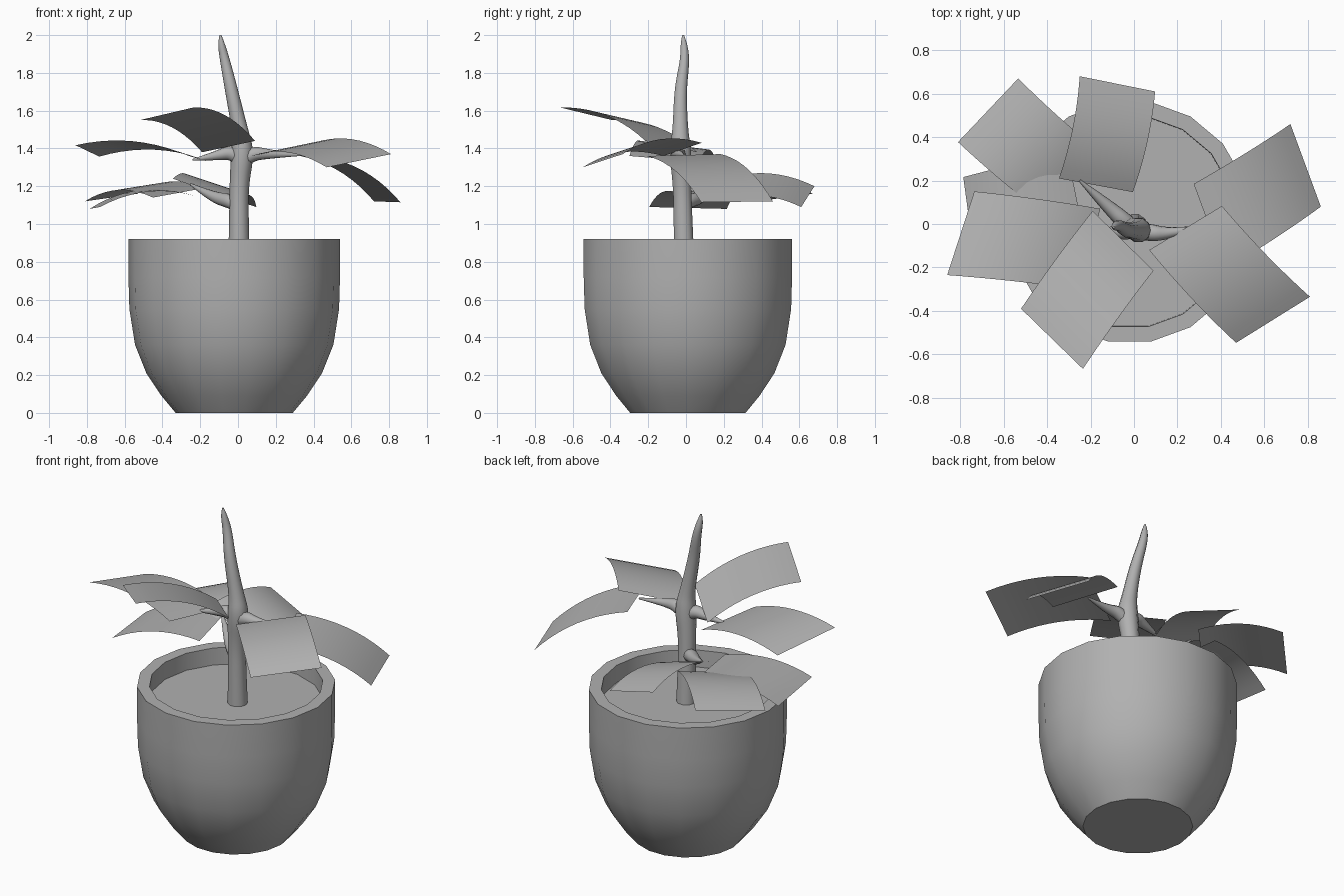
import bpy, math
from mathutils import Vector as V

if "Cube" in bpy.data.objects:
    bpy.data.objects.remove(bpy.data.objects["Cube"])

# Mid grey used by every part
grey = bpy.data.materials.new('mid_grey')
grey.diffuse_color = (0.44, 0.44, 0.44, 1)
grey.use_nodes = True
grey.node_tree.nodes["Principled BSDF"].inputs["Base Color"].default_value = grey.diffuse_color


def finish(ob, angle):
    ob.data.materials.clear()
    ob.data.materials.append(grey)
    bpy.ops.object.select_all(action='DESELECT')
    ob.select_set(True)
    bpy.context.view_layer.objects.active = ob
    if ob.type == 'CURVE':
        bpy.ops.object.convert(target='MESH')
    bpy.ops.object.shade_smooth_by_angle(angle=math.radians(angle))
    return ob


def add_mesh(name, verts, faces):
    me = bpy.data.meshes.new(name)
    me.from_pydata(verts, [], faces)
    ob = bpy.data.objects.new(name, me)
    bpy.context.collection.objects.link(ob)
    return finish(ob, 40)


def lathe(name, profile, centre, sides=18, cap_start=False, cap_end=False):
    verts = [(centre[0] + r * math.cos(2 * math.pi * k / sides),
              centre[1] + r * math.sin(2 * math.pi * k / sides), z)
             for r, z in profile for k in range(sides)]
    faces = []
    for i in range(len(profile) - 1):
        for k in range(sides):
            n = (k + 1) % sides
            faces.append((i * sides + k, i * sides + n,
                          (i + 1) * sides + n, (i + 1) * sides + k))
    if cap_start:
        faces.append(tuple(range(sides))[::-1])
    if cap_end:
        last = (len(profile) - 1) * sides
        faces.append(tuple(range(last, last + sides)))
    return add_mesh(name, verts, faces)


def leaf(name, in_a, in_b, out_a, out_b, arch=0.05, n=10, m=4):
    """Rectangular sheet from an inner edge to an outer edge, arched upward."""
    a, b, c, d = V(in_a), V(in_b), V(out_a), V(out_b)
    normal = (c + d - a - b).cross(b + d - a - c).normalized()
    if normal.z < 0:
        normal = -normal
    verts = []
    for i in range(n + 1):
        t = i / n
        for j in range(m + 1):
            s = j / m
            p = a.lerp(b, s).lerp(c.lerp(d, s), t)
            verts.append(p + normal * arch * 4 * t * (1 - t))
    w = m + 1
    faces = [(i * w + j, i * w + j + 1, (i + 1) * w + j + 1, (i + 1) * w + j)
             for i in range(n) for j in range(m)]
    return add_mesh(name, verts, faces)


def tube(name, pts):
    """Smooth tapered tube; each point is x, y, z, radius."""
    cu = bpy.data.curves.new(name, 'CURVE')
    cu.dimensions = '3D'
    cu.bevel_depth = 1
    cu.bevel_resolution = 3
    cu.use_fill_caps = True
    sp = cu.splines.new('NURBS')
    sp.points.add(len(pts) - 1)
    for p, (x, y, z, r) in zip(sp.points, pts):
        p.co = (x, y, z, 1)
        p.radius = r
    sp.order_u = 3
    sp.use_endpoint_u = True
    sp.resolution_u = 6
    ob = bpy.data.objects.new(name, cu)
    bpy.context.collection.objects.link(ob)
    return finish(ob, 60)


# Pot and soil
centre = (-0.02, 0.01)
lathe('pot', [(0.31, 0), (0.385, 0.09), (0.465, 0.21), (0.525, 0.36), (0.555, 0.55),
              (0.56, 0.72), (0.56, 0.92), (0.49, 0.92), (0.488, 0.815)],
      centre, cap_start=True)
lathe('soil', [(0.489, 0.815)], centre, cap_end=True)

# Stem with its branches, which start inside the stem
tube('stem', [(0.005, -0.01, 0.80, 0.057), (0.005, -0.015, 1.0, 0.052), (0.005, -0.02, 1.2, 0.05),
              (0.025, -0.03, 1.38, 0.062), (0.01, -0.03, 1.5, 0.042), (-0.035, -0.03, 1.71, 0.034),
              (-0.07, -0.005, 1.87, 0.026), (-0.09, -0.012, 1.96, 0.018), (-0.093, -0.015, 2.0, 0.005)])
tube('lower_branch', [(0.005, -0.018, 1.09, 0.03), (-0.03, 0.0, 1.12, 0.042), (-0.13, 0.09, 1.14, 0.03),
                      (-0.25, 0.2, 1.21, 0.006)])
tube('left_branch', [(0.02, -0.03, 1.32, 0.03), (-0.02, -0.03, 1.385, 0.045), (-0.12, -0.04, 1.36, 0.024),
                     (-0.24, -0.06, 1.34, 0.005)])
tube('right_branch', [(0.02, -0.03, 1.32, 0.03), (0.06, -0.04, 1.375, 0.045), (0.17, -0.045, 1.37, 0.024),
                      (0.33, -0.01, 1.365, 0.005)])

# Leaves: two inner corners, then two outer corners
leaves = {
    'leaf_upper_left': ((-0.155, 0.07, 1.33), (-0.26, -0.30, 1.36), (-0.735, 0.15, 1.357), (-0.86, -0.235, 1.417)),
    'leaf_upper_front': ((-0.19, 0.06, 1.38), (0.09, -0.215, 1.44), (-0.52, -0.39, 1.55), (-0.235, -0.667, 1.617)),
    'leaf_right_front': ((0.07, -0.12, 1.36), (0.405, 0.083, 1.43), (0.47, -0.547, 1.30), (0.81, -0.335, 1.37)),
    'leaf_right_back': ((0.275, 0.184, 1.37), (0.42, -0.21, 1.36), (0.72, 0.46, 1.12), (0.86, 0.08, 1.115)),
    'leaf_lower_back': ((-0.345, 0.21, 1.24), (-0.005, 0.147, 1.12), (-0.25, 0.68, 1.20), (0.097, 0.61, 1.09)),
    'leaf_lower_back_left': ((-0.18, 0.35, 1.19), (-0.45, 0.07, 1.14), (-0.533, 0.67, 1.16), (-0.81, 0.377, 1.12)),
    'leaf_lower_left': ((-0.31, 0.34, 1.17), (-0.23, -0.05, 1.15), (-0.786, 0.216, 1.08), (-0.73, -0.195, 1.09)),
}
for name, corners in leaves.items():
    leaf(name, *corners)
